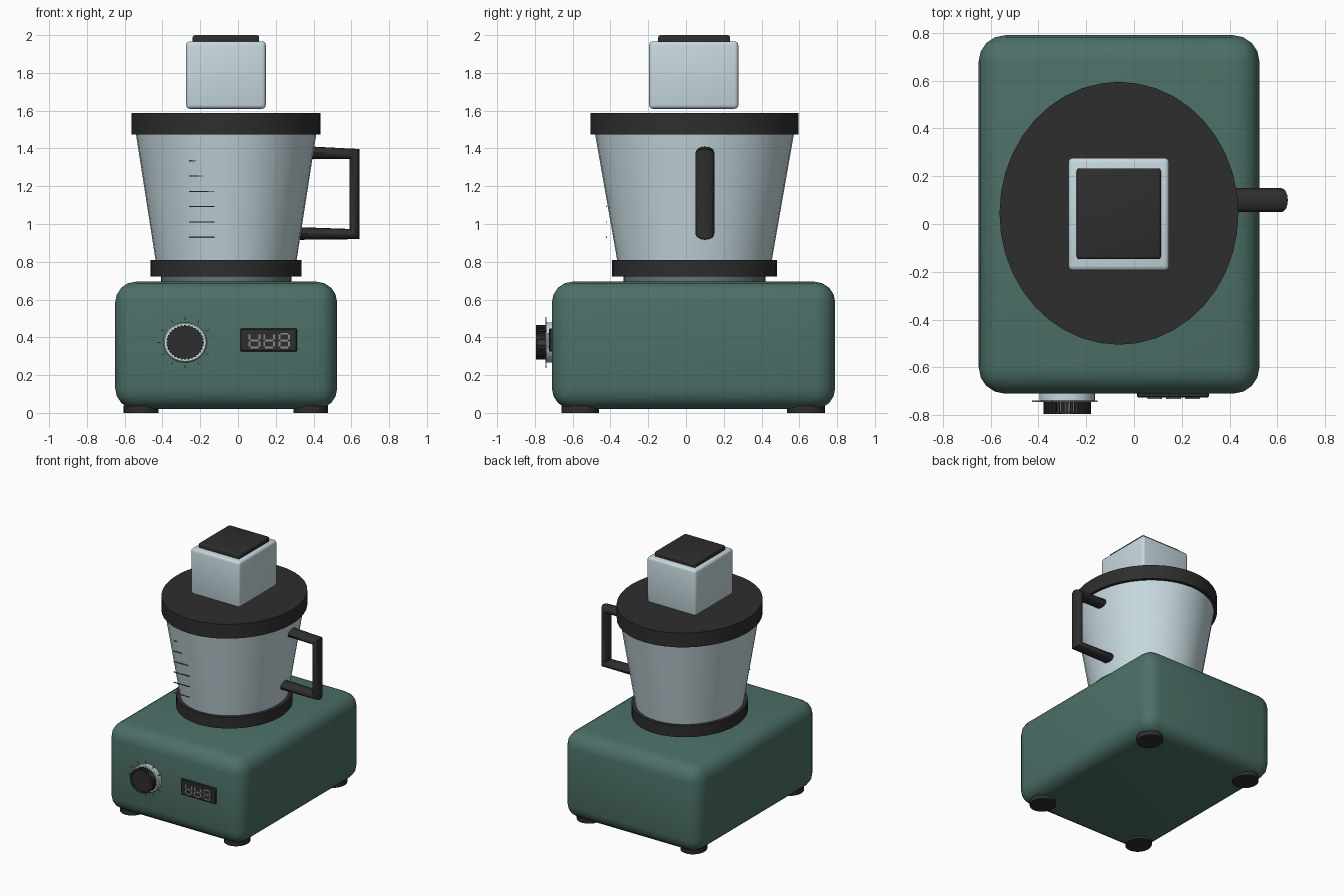
import bpy, bmesh, math
from mathutils import Matrix

if "Cube" in bpy.data.objects:
    bpy.data.objects.remove(bpy.data.objects["Cube"], do_unlink=True)


def material(name, rgb):
    m = bpy.data.materials.new(name)
    m.use_nodes = True
    m.diffuse_color = (*rgb, 1)
    m.node_tree.nodes["Principled BSDF"].inputs["Base Color"].default_value = (*rgb, 1)
    return m


GREEN = material("green enamel", (0.073, 0.162, 0.138))
PALE = material("pale blue glass", (0.565, 0.694, 0.737))
BLACK = material("black plastic", (0.027, 0.027, 0.027))
GREY = material("display grey", (0.25, 0.27, 0.27))
NECK = material("neck grey", (0.13, 0.17, 0.17))
CX, CY = -0.063, 0.045   # centre of the jar and base


def finish(name, bm, mat, smooth=True):
    bmesh.ops.recalc_face_normals(bm, faces=bm.faces)
    mesh = bpy.data.meshes.new(name)
    bm.to_mesh(mesh)
    bm.free()
    ob = bpy.data.objects.new(name, mesh)
    bpy.context.collection.objects.link(ob)
    mesh.materials.append(mat)
    if smooth:
        bpy.ops.object.select_all(action='DESELECT')
        ob.select_set(True)
        bpy.context.view_layer.objects.active = ob
        bpy.ops.object.shade_smooth_by_angle(angle=math.radians(35))
    return ob


def add_box(bm, lo, hi, matrix=Matrix()):
    mid = [(a + b) / 2 for a, b in zip(lo, hi)]
    size = [b - a for a, b in zip(lo, hi)]
    bmesh.ops.create_cube(bm, size=1, matrix=matrix @ Matrix.Translation(mid) @ Matrix.Diagonal((*size, 1)))


def box(name, lo, hi, mat, bevel=0, segments=3):
    bm = bmesh.new()
    add_box(bm, lo, hi)
    if bevel:
        bmesh.ops.bevel(bm, geom=bm.edges[:], offset=bevel, segments=segments,
                        profile=0.5, affect='EDGES')
    return finish(name, bm, mat)


def lathe(name, centre, profile, mat, along_y=False, sides=40):
    """Stack of elliptical rings (rx, ry, height), capped at both ends."""
    bm = bmesh.new()
    rings = []
    for rx, ry, h in profile:
        ring = []
        for i in range(sides):
            a = math.tau * i / sides
            u, v = centre[0] + rx * math.cos(a), centre[1] + ry * math.sin(a)
            ring.append(bm.verts.new((u, h, v) if along_y else (u, v, h)))
        rings.append(ring)
    for low, high in zip(rings, rings[1:]):
        for i in range(sides):
            j = (i + 1) % sides
            bm.faces.new((low[i], low[j], high[j], high[i]))
    bm.faces.new(rings[0])
    bm.faces.new(rings[-1])
    return finish(name, bm, mat)


# Base and feet
box("base_housing", (-0.65, -0.71, 0.02), (0.525, 0.79, 0.695), GREEN, 0.11, 4)
for side, x in (("right", -0.513), ("left", 0.385)):
    for end, y in (("front", -0.56), ("back", 0.635)):
        lathe(f"{end}_{side}_foot", (x, y), [(0.092, 0.1, 0), (0.092, 0.1, 0.04)], BLACK, sides=32)

# Jar with collars and lid
C = (CX, CY)
lathe("neck", C, [(0.345, 0.375, 0.68), (0.345, 0.375, 0.73)], NECK)
lathe("jar_collar", C, [(0.4, 0.437, 0.722), (0.4, 0.437, 0.81)], BLACK)
lathe("jar", C, [(0.372, 0.408, 0.8), (0.478, 0.527, 1.48)], PALE)
lathe("lid", C, [(0.5, 0.55, 1.475), (0.5, 0.55, 1.587)], BLACK)

# Floating cap block above the lid
box("cap_block", (-0.275, -0.195, 1.61), (0.147, 0.277, 1.967), PALE, 0.02)
box("cap_top", (-0.24, -0.147, 1.95), (0.112, 0.233, 2.0), BLACK, 0.012)

# Handle: oval section swept along a mitred path
bm = bmesh.new()
path = [(0.37, 1.378, 0, 0.033), (0.617, 1.37, -0.027, 0.027),
        (0.617, 0.947, -0.027, -0.027), (0.30, 0.95, 0, -0.034)]
rings = []
for x, z, dx, dz in path:
    rings.append([])
    for i in range(16):
        a = math.tau * i / 16
        c = math.cos(a)
        rings[-1].append(bm.verts.new((x - c * dx, 0.1 + 0.05 * math.sin(a), z + c * dz)))
for r, s in zip(rings, rings[1:]):
    for i in range(16):
        j = (i + 1) % 16
        bm.faces.new((r[i], r[j], s[j], s[i]))
bm.faces.new(rings[0])
bm.faces.new(rings[-1])
finish("handle", bm, BLACK)

# Level marks on the jar front
bm = bmesh.new()
for i in range(6):
    z = 0.93 + 0.081 * i
    add_box(bm, (-0.26, -0.423, z - 0.003), (-0.125, -0.417, z + 0.003))
finish("level_marks", bm, NECK, False)

# Control knob
KX, KZ = -0.28, 0.373
K = (KX, KZ)
lathe("knob_ring", K, [(0.116, 0.106, -0.70), (0.116, 0.106, -0.738), (0.11, 0.1, -0.745)], PALE, True)
lathe("knob_core", K, [(0.09, 0.083, -0.74), (0.09, 0.083, -0.785)], GREY, True)
lathe("knob_face", K, [(0.094, 0.087, -0.784), (0.094, 0.087, -0.793)], BLACK, True)
squash = Matrix.Translation((KX, 0, KZ)) @ Matrix.Diagonal((1, 1, 0.92, 1))
bm = bmesh.new()
for i in range(32):
    turn = squash @ Matrix.Rotation(math.tau * i / 32, 4, 'Y')
    add_box(bm, (0.08, -0.795, -0.006), (0.099, -0.745, 0.006), turn)
finish("knob_grips", bm, BLACK, False)

# Dial ticks around the knob, with none at the right-hand position
bm = bmesh.new()
for i in range(1, 12):
    turn = squash @ Matrix.Rotation(math.tau * i / 12, 4, 'Y')
    add_box(bm, (0.129, -0.745, -0.003), (0.146, -0.739, 0.003), turn)
finish("dial_ticks", bm, GREY, False)

# Display panel with bar segments
box("display_panel", (0.012, -0.726, 0.325), (0.313, -0.69, 0.447), BLACK, 0.005, 1)
bm = bmesh.new()
W, H, T = 0.026, 0.036, 0.005
for cx in (0.087, 0.165, 0.245):
    for level in (-1, 0, 1):
        if level < 1 or cx > 0.2:
            add_box(bm, (cx - W + T, -0.732, 0.383 + level * H - T),
                    (cx + W - T, -0.725, 0.383 + level * H + T))
    for side in (-1, 1):
        for half in (-1, 1):
            x, z = cx + side * W, 0.383 + half * H / 2
            add_box(bm, (x - T, -0.732, z - H / 2 + T), (x + T, -0.725, z + H / 2 - T))
finish("display_segments", bm, GREY, False)
